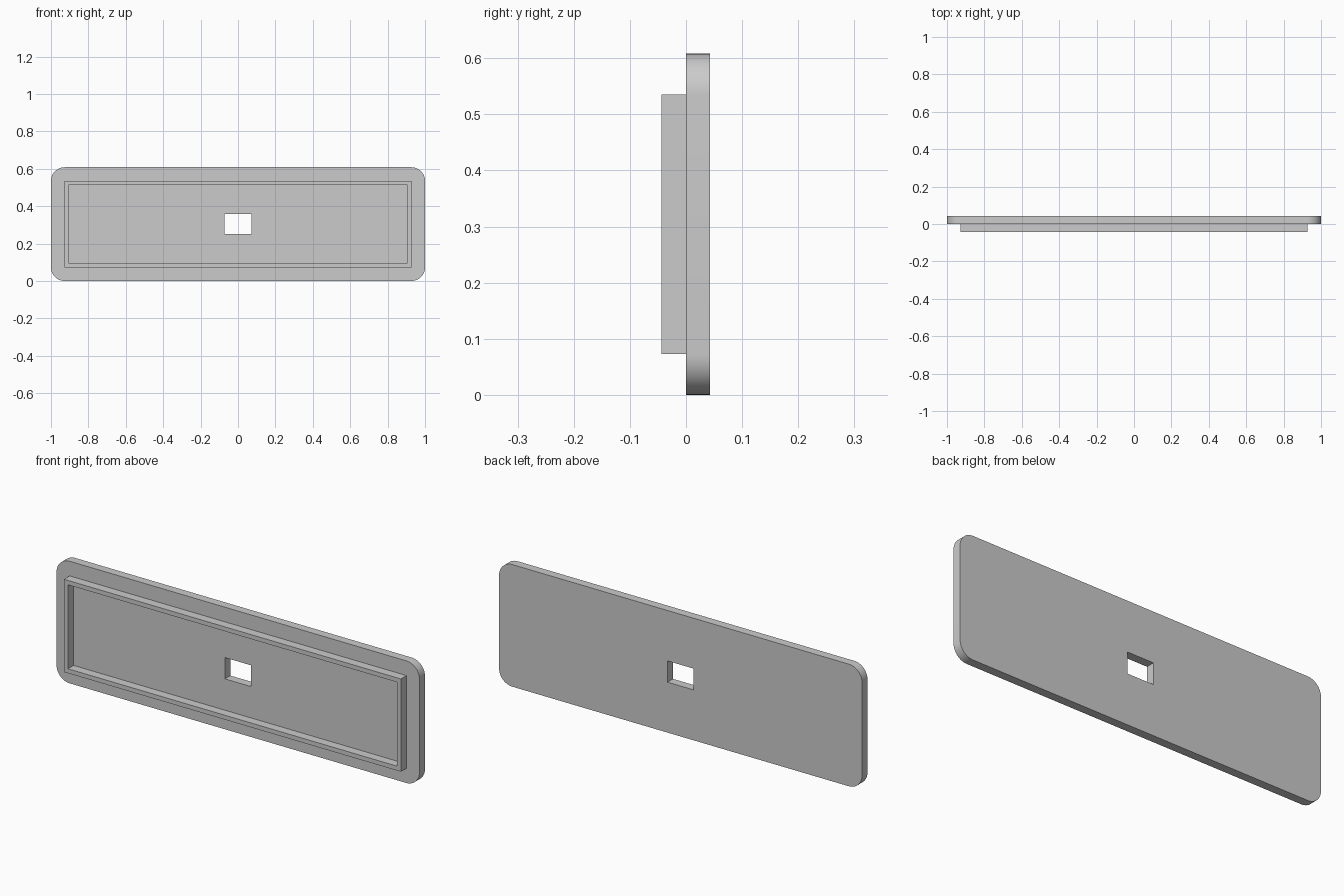
import bpy
import bmesh
from math import cos, sin, pi

cube = bpy.data.objects.get("Cube")
if cube:
    bpy.data.objects.remove(cube, do_unlink=True)

MID_Z = 0.304

grey = bpy.data.materials.new("plain grey")
grey.use_nodes = True
colour = (0.6, 0.6, 0.6, 1)
grey.diffuse_color = colour
grey.node_tree.nodes["Principled BSDF"].inputs["Base Color"].default_value = colour


def rectangle(half_x, half_z, radius=0, steps=12):
    """Outline of a rectangle in x and z, with optional rounded corners."""
    if not radius:
        return [(half_x, half_z), (-half_x, half_z), (-half_x, -half_z), (half_x, -half_z)]
    points = []
    for corner, (sx, sz) in enumerate([(1, 1), (-1, 1), (-1, -1), (1, -1)]):
        for i in range(steps + 1):
            a = (corner + i / steps) * pi / 2
            points.append((sx * (half_x - radius) + radius * cos(a),
                           sz * (half_z - radius) + radius * sin(a)))
    return points


def pierced_slab(name, outer, inner, y_front, y_back):
    """Extrude the area between two outlines along y."""
    bm = bmesh.new()
    edges = []
    for outline in (outer, inner):
        verts = [bm.verts.new((x, y_front, z + MID_Z)) for x, z in outline]
        edges += [bm.edges.new((v, verts[i - 1])) for i, v in enumerate(verts)]
    bmesh.ops.triangle_fill(bm, use_beauty=True, use_dissolve=False, edges=edges)
    cap = bmesh.ops.extrude_face_region(bm, geom=bm.faces[:], use_keep_orig=True)
    moved = [g for g in cap["geom"] if isinstance(g, bmesh.types.BMVert)]
    bmesh.ops.translate(bm, verts=moved, vec=(0, y_back - y_front, 0))
    bmesh.ops.recalc_face_normals(bm, faces=bm.faces[:])
    mesh = bpy.data.meshes.new(name)
    bm.to_mesh(mesh)
    bm.free()
    mesh.materials.append(grey)
    obj = bpy.data.objects.new(name, mesh)
    bpy.context.collection.objects.link(obj)
    bpy.ops.object.select_all(action="DESELECT")
    obj.select_set(True)
    bpy.context.view_layer.objects.active = obj
    bpy.ops.object.shade_smooth_by_angle(angle=pi / 6)
    return obj


# Rounded plate with a rectangular slot through its middle
pierced_slab("cover_plate", rectangle(1, MID_Z, 0.073),
             rectangle(0.072, 0.053), 0, 0.043)

# Raised rim standing out from the front of the plate
pierced_slab("raised_rim", rectangle(0.928, 0.231),
             rectangle(0.906, 0.209), -0.044, 0)
